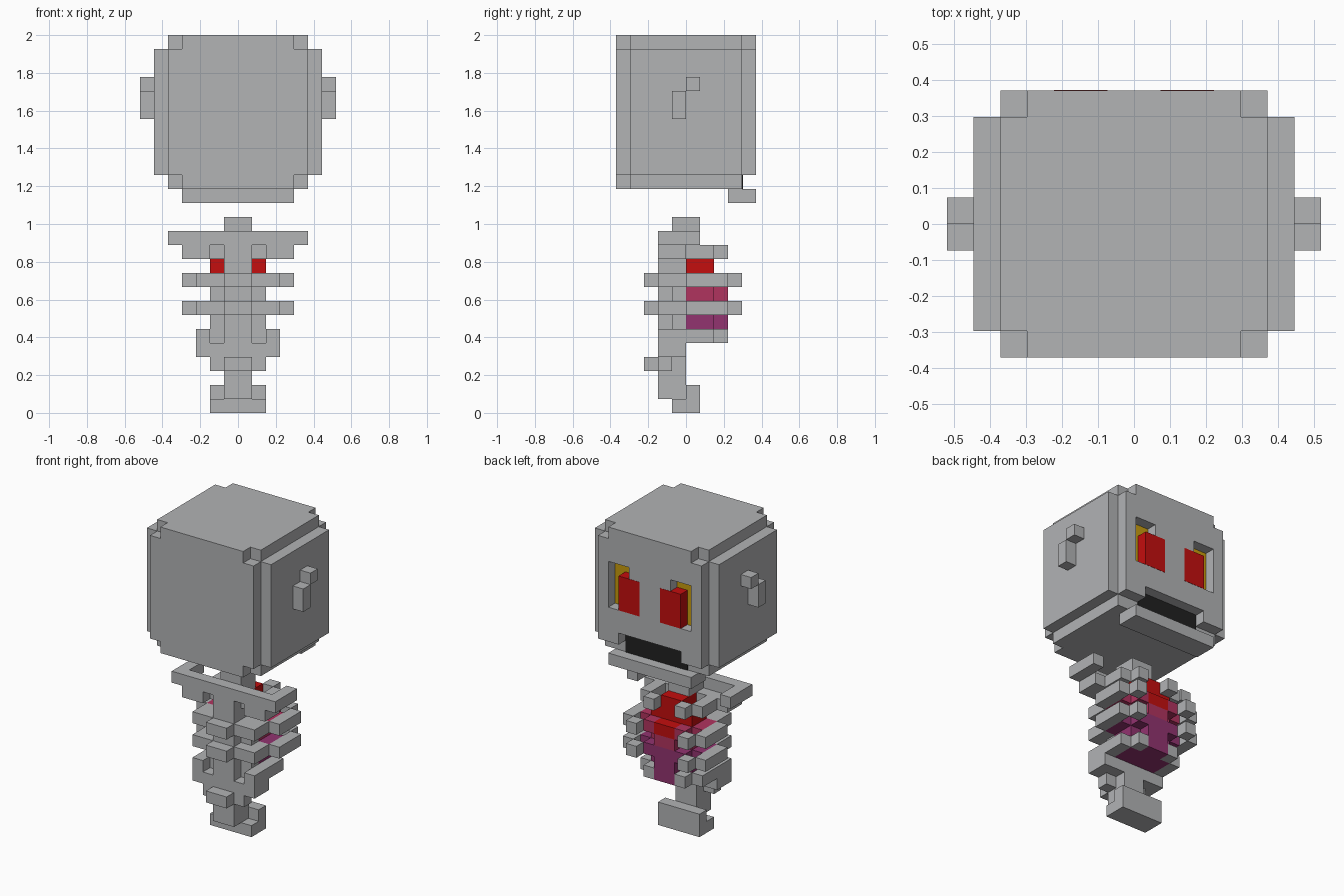
import bpy, bmesh
from mathutils import Vector

if "Cube" in bpy.data.objects:
    bpy.data.objects.remove(bpy.data.objects["Cube"], do_unlink=True)

V = 2 / 27  # size of one block


def linear(c):
    c /= 255
    return c / 12.92 if c <= 0.04045 else ((c + 0.055) / 1.055) ** 2.4


def material(name, r, g, b):
    m = bpy.data.materials.new(name)
    col = (linear(r), linear(g), linear(b), 1)
    m.use_nodes = True
    m.diffuse_color = col
    m.node_tree.nodes["Principled BSDF"].inputs["Base Color"].default_value = col
    return m


BONE = material("bone grey", 178, 179, 181)
RED = material("red", 196, 14, 14)
PINK = material("pink", 176, 51, 95)
PURPLE = material("purple", 146, 51, 112)
YELLOW = material("yellow", 200, 156, 14)
BLACK = material("black", 33, 33, 33)


def part(name, mat, centre=(), sides=()):
    """Boxes given as x0, x1, y0, y1, z0, z1 in blocks; sides are mirrored in x."""
    boxes = list(centre)
    for b in sides:
        boxes += [b, (-b[1], -b[0]) + tuple(b[2:])]
    bm = bmesh.new()
    for x0, x1, y0, y1, z0, z1 in boxes:
        cube = bmesh.ops.create_cube(bm, size=1)["verts"]
        size = Vector((x1 - x0, y1 - y0, z1 - z0))
        mid = Vector((x0 + x1, y0 + y1, z0 + z1)) / 2
        for v in cube:
            v.co = (v.co * size + mid) * V
    mesh = bpy.data.meshes.new(name)
    bm.to_mesh(mesh)
    bm.free()
    mesh.materials.append(mat)
    obj = bpy.data.objects.new(name, mesh)
    bpy.context.collection.objects.link(obj)
    return obj


# Skull: core, rear plate and side plates leave notched edges
part("skull", BONE,
     [(-5, 5, -4, 4, 16, 27), (-5, 5, -5, -4, 17, 26), (-4, 4, -5, -4, 16, 17),
      (-4, 4, -5, -4, 26, 27)],
     [(5, 6, -4, 4, 17, 26)])
part("ears", BONE, sides=[(6, 7, -1, 0, 21, 23), (6, 7, 0, 1, 23, 24)])

# Face plate built around the eye sockets and mouth
part("face", BONE,
     [(-4, 4, 4, 5, 26, 27), (-5, 5, 4, 5, 24, 26), (-2, 2, 4, 5, 23, 24),
      (-1, 1, 4, 5, 20, 23), (-5, 5, 4, 5, 18, 20)],
     [(4, 5, 4, 5, 20, 24), (3, 5, 4, 5, 17, 18)])
part("eye_sockets", YELLOW, sides=[(2, 4, 4, 4.08, 20, 24)])
part("eyes", RED, sides=[(1, 3, 4, 5.02, 20, 23)])
part("mouth", BLACK, [(-3, 3, 4, 4.08, 16, 18)])
part("jaw", BONE, [(-4, 4, 3, 5, 15, 16)])

# Neck, spine and its side and rear projections
part("neck", BONE, [(-1, 1, -1, 1, 12, 14)])
part("spine", BONE,
     [(-1, 1, -2, 0, 1, 12), (-2, 2, -1, 0, 6, 7), (-2, 2, -1, 0, 8, 9),
      (-2, 2, -2, -1, 3, 4)]
     + [(-1, 1, -3, -2, z, z + 1) for z in (3, 7, 9)])

# Collar bone with hooked ends
part("collar_bone", BONE, [(-5, 5, -2, -1, 12, 13)], [(4, 5, -1, 1, 12, 13)])

# Ribs, each open at the breast
part("top_rib", BONE, [(-2, 2, -1, 0, 11, 12)],
     [(2, 4, -2, -1, 11, 12), (3, 4, -1, 0, 11, 12), (2, 3, -1, 2, 11, 12),
      (1, 2, 2, 3, 11, 12)])
for name, z in (("upper_rib", 9), ("middle_rib", 7)):
    part(name, BONE, [(-2, 2, -2, 0, z, z + 1)],
         [(2, 3, -2, 0, z, z + 1), (3, 4, 0, 3, z, z + 1), (2, 3, 3, 4, z, z + 1)])
part("lower_rib", BONE, [(-2, 2, -1, 0, 5, 6)],
     [(2, 3, -2, 2, 5, 6), (1, 2, 2, 3, 5, 6)])

# Organs inside the rib cage
part("heart", RED,
     [(-1, 1, 0, 2, 11, 12), (-2, 2, 0, 2, 9, 11), (-1, 1, 2, 3, 9, 10)])
part("upper_organ", PINK, [(-2, 2, 0, 2, 8, 9), (-1, 1, 2, 3, 8, 9)],
     [(2, 3, 0, 2, 9, 10), (1, 2, 2, 3, 9, 10)])
part("lower_organ", PURPLE,
     [(-3, 3, 0, 2, 7, 8), (-2, 2, 2, 3, 7, 8), (-2, 2, 0, 2, 5, 7),
      (-1, 1, 2, 3, 5, 7)])

# Hip bar and base
part("hip_bar", BONE, [(-3, 3, -2, 0, 4, 5)])
part("base", BONE, [(-2, 2, -1, 1, 0, 1), (-2, 2, 0, 1, 1, 2)])
